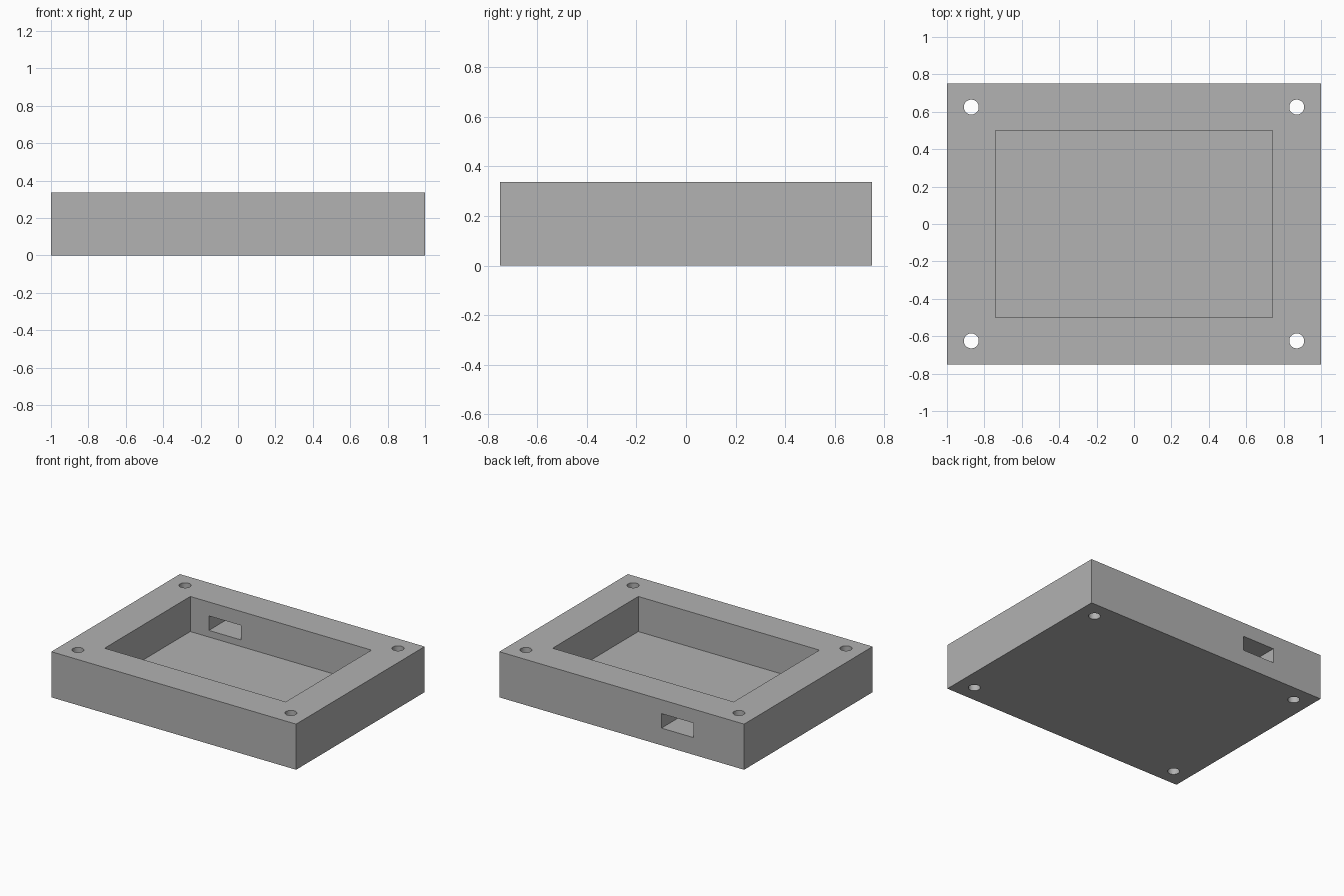
import bpy
import math

default_cube = bpy.data.objects.get("Cube")
if default_cube:
    bpy.data.objects.remove(default_cube, do_unlink=True)

HEIGHT = 0.337
FLOOR = 0.078

grey = bpy.data.materials.new("plain grey")
grey.use_nodes = True
colour = (0.445, 0.445, 0.445, 1.0)
grey.diffuse_color = colour
grey.node_tree.nodes["Principled BSDF"].inputs["Base Color"].default_value = colour


def box(name, low, high):
    """Axis-aligned box between two corners."""
    centre = [(a + b) / 2 for a, b in zip(low, high)]
    bpy.ops.mesh.primitive_cube_add(size=1, location=centre)
    obj = bpy.context.object
    obj.name = name
    obj.scale = [b - a for a, b in zip(low, high)]
    bpy.ops.object.transform_apply(location=True, rotation=False, scale=True)
    obj.data.materials.append(grey)
    return obj


def cut(target, cutter):
    """Subtract the cutter from the target, then discard it."""
    cutter.hide_render = True
    bpy.context.view_layer.objects.active = target
    mod = target.modifiers.new(cutter.name, "BOOLEAN")
    mod.operation = "DIFFERENCE"
    mod.solver = "EXACT"
    mod.object = cutter
    bpy.ops.object.modifier_apply(modifier=mod.name)
    bpy.data.objects.remove(cutter, do_unlink=True)


# Solid block
case = box("case_base", (-1, -0.75, 0), (1, 0.75, HEIGHT))

# Open pocket in the top
cut(case, box("pocket", (-0.74, -0.5, FLOOR), (0.74, 0.5, HEIGHT + 0.1)))

# Cable slot through the back wall
cut(case, box("cable_slot", (-0.588, 0.4, 0.127), (-0.325, 0.85, 0.234)))

# Screw holes through the four corners
for x in (-0.87, 0.87):
    for y in (-0.625, 0.625):
        bpy.ops.mesh.primitive_cylinder_add(
            vertices=48, radius=0.04, depth=1, location=(x, y, HEIGHT / 2))
        hole = bpy.context.object
        hole.name = "screw_hole"
        hole.data.materials.append(grey)
        cut(case, hole)

# Smooth hole walls, sharp box edges
bpy.ops.object.select_all(action="DESELECT")
case.select_set(True)
bpy.context.view_layer.objects.active = case
bpy.ops.object.shade_smooth_by_angle(angle=math.radians(30))
